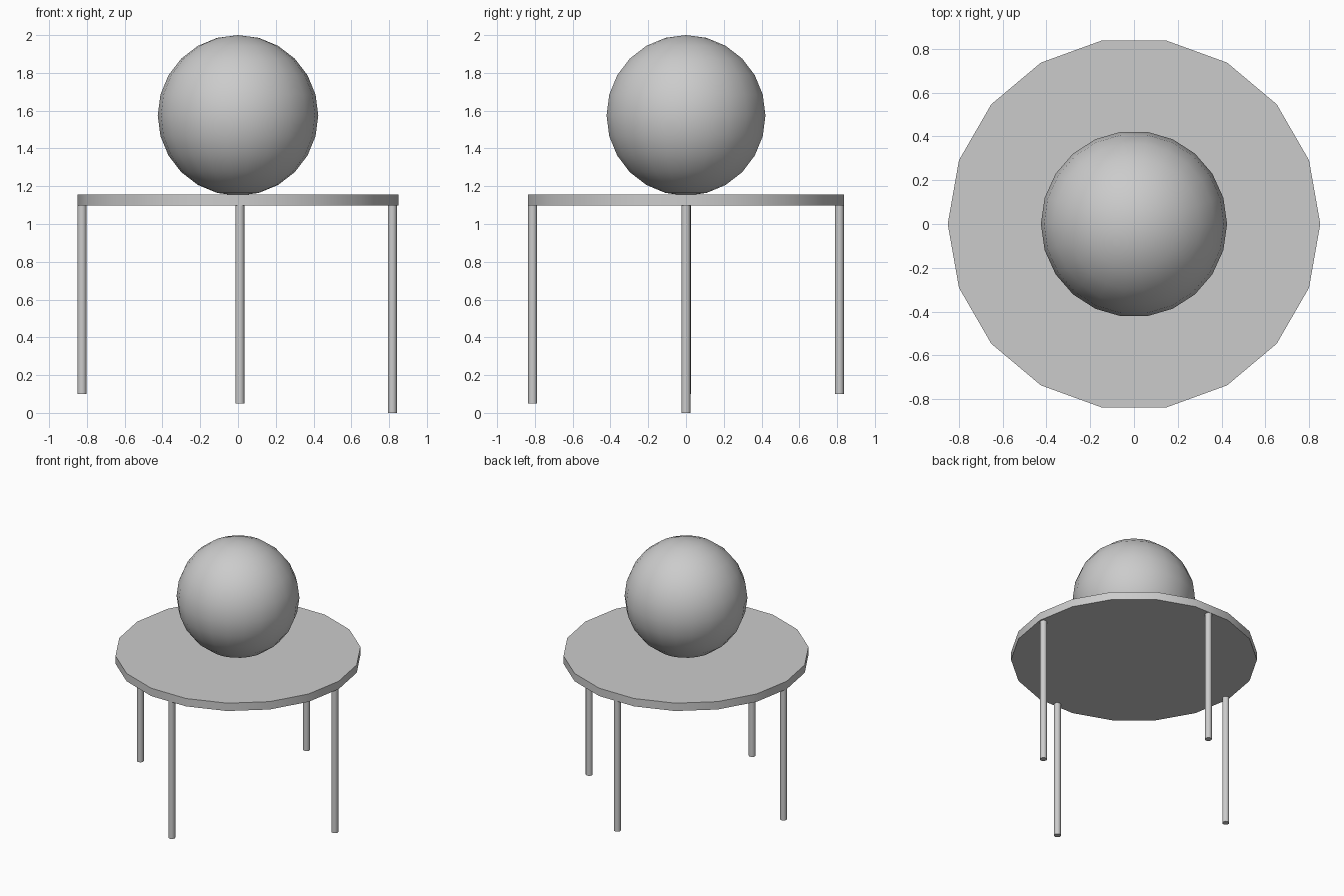
import bpy
from math import radians

if "Cube" in bpy.data.objects:
    bpy.data.objects.remove(bpy.data.objects["Cube"])

TOP_Z, UNDER_Z = 1.157, 1.097   # tabletop surfaces


def smooth(obj, name):
    obj.name = name
    bpy.ops.object.shade_smooth_by_angle(angle=radians(35))
    return obj


def cylinder(name, x, y, z0, z1, radius, sides, turn=0.0):
    bpy.ops.mesh.primitive_cylinder_add(
        vertices=sides, radius=radius, depth=z1 - z0,
        location=(x, y, (z0 + z1) / 2), rotation=(0, 0, radians(turn)))
    return smooth(bpy.context.object, name)


# Eighteen-sided tabletop with corners on the x axis
cylinder("tabletop", 0, 0, UNDER_Z, TOP_Z, 0.85, 18, 90)

# Four thin legs of uneven length
for name, x, y, foot in (
    ("right_leg", 0.817, 0.0, 0.0),
    ("front_leg", 0.01, -0.812, 0.05),
    ("back_leg", 0.01, 0.812, 0.10),
    ("left_leg", -0.826, 0.003, 0.10),
):
    cylinder(name, x, y, foot, UNDER_Z + 0.003, 0.024, 18)

# Ball resting on the table
bpy.ops.mesh.primitive_uv_sphere_add(
    segments=22, ring_count=12, radius=0.425,
    location=(0, 0, 1.575), rotation=(0, 0, radians(90)))
smooth(bpy.context.object, "ball")
